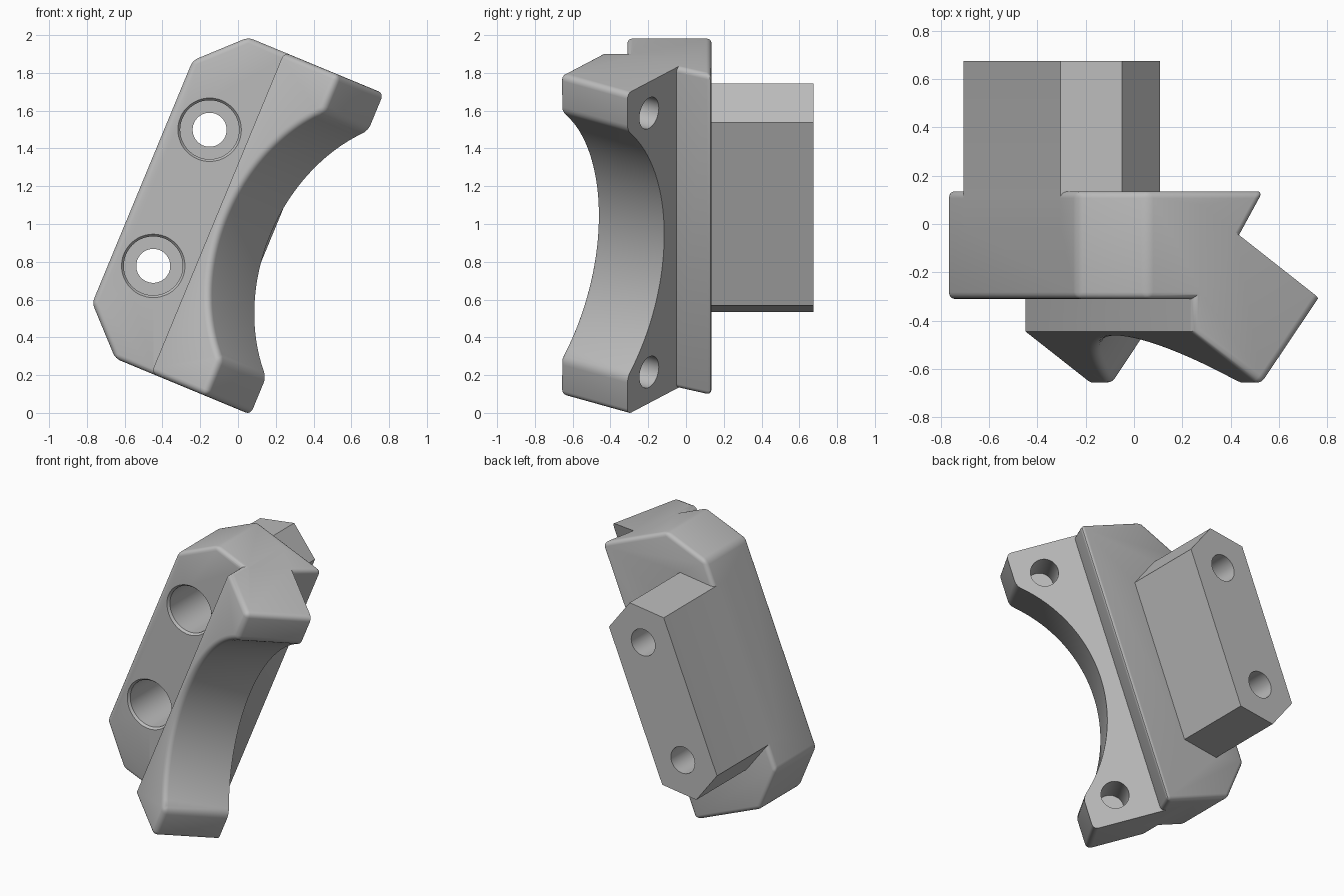
import bpy, bmesh, math
from mathutils import Matrix, Vector

if "Cube" in bpy.data.objects:
    bpy.data.objects.remove(bpy.data.objects["Cube"], do_unlink=True)

grey = bpy.data.materials.new("plain grey")
grey.use_nodes = True
COLOUR = (0.5, 0.5, 0.5, 1)
grey.diffuse_color = COLOUR
grey.node_tree.nodes["Principled BSDF"].inputs["Base Color"].default_value = COLOUR

# Working frame: x across the bracket, y depth, z along its length (mirrored about z = 0)
HALF = 0.92
LEFT, SEAM = -0.94, -0.509
BORE_X = -0.717
CORNER = Vector((0.06, -0.31, 0))           # rear outer corner of the arm
ALONG = Vector((0.809, -0.588, 0))          # outward along the arm
DEEP = Vector((-0.588, -0.809, 0))          # from rear to front of the arm
ARM_THICK = 0.444


def finish(bm, name):
    bmesh.ops.recalc_face_normals(bm, faces=bm.faces)
    mesh = bpy.data.meshes.new(name)
    bm.to_mesh(mesh)
    bm.free()
    mesh.materials.append(grey)
    ob = bpy.data.objects.new(name, mesh)
    bpy.context.collection.objects.link(ob)
    return ob


def prism(points, offset):
    bm = bmesh.new()
    face = bm.faces.new([bm.verts.new(p) for p in points])
    grown = bmesh.ops.extrude_face_region(bm, geom=[face])
    bmesh.ops.translate(bm, vec=offset,
                        verts=[v for v in grown["geom"] if isinstance(v, bmesh.types.BMVert)])
    bmesh.ops.recalc_face_normals(bm, faces=bm.faces)
    return bm


def round_edges(bm, edges, size):
    bmesh.ops.bevel(bm, geom=edges, offset=size, offset_type='OFFSET', segments=4,
                    profile=0.5, affect='EDGES', clamp_overlap=True)


def lathe(profile, name, matrix):
    """Closed round cutter; profile is (radius, distance along local z)."""
    bm = bmesh.new()
    n = 48
    rings = [[bm.verts.new((r * math.cos(math.tau * i / n), r * math.sin(math.tau * i / n), h))
              for i in range(n)] for r, h in profile]
    for a, b in zip(rings, rings[1:]):
        for i in range(n):
            j = (i + 1) % n
            bm.faces.new((a[i], a[j], b[j], b[i]))
    bm.faces.new(rings[0])
    bm.faces.new(rings[-1])
    bm.transform(matrix)
    return finish(bm, name)


def combine(target, tool, operation):
    mod = target.modifiers.new("combine", 'BOOLEAN')
    mod.operation, mod.solver, mod.object = operation, 'EXACT', tool
    bpy.context.view_layer.objects.active = target
    bpy.ops.object.modifier_apply(modifier=mod.name)
    bpy.data.objects.remove(tool, do_unlink=True)


# Plate: chamfered outline with a slanted right flank
cut = 0.225
bm = prism([(LEFT, -0.31, cut - HALF), (LEFT, -0.31, HALF - cut), (LEFT + cut, -0.31, HALF),
            (-0.45, -0.31, HALF), (-0.45, -0.31, -HALF), (LEFT + cut, -0.31, -HALF)],
           (0, 0.445, 0))
for v in bm.verts:
    if v.co.x > -0.5 and v.co.y > 0:
        v.co.x = -0.187
round_edges(bm, list(bm.edges), 0.028)
body = finish(bm, "clamp_bracket")

# Rear block: long hexagon
side, tip = 0.524, 0.654
right = 2 * BORE_X - LEFT
bm = prism([(LEFT, 0, -side), (LEFT, 0, side), (BORE_X, 0, tip),
            (right, 0, side), (right, 0, -side), (BORE_X, 0, -tip)], (0, 0.675, 0))
combine(body, finish(bm, "rear_block"), 'UNION')

# Arm: slanted slab with a round bite out of its outer edge
bite, sag, steps = 0.706, 0.331, 48
radius = (bite ** 2 + sag ** 2) / (2 * sag)
sweep = math.asin(bite / radius)
outline = [(0, HALF), (-0.9, HALF), (-0.9, -HALF), (0, -HALF)]
for i in range(steps + 1):
    a = -sweep + 2 * sweep * i / steps
    outline.append((radius - sag - radius * math.cos(a), radius * math.sin(a)))
bm = prism([CORNER + ALONG * s + Vector((0, 0, z)) for s, z in outline], DEEP * ARM_THICK)
cutline = bmesh.ops.bisect_plane(bm, geom=bm.verts[:] + bm.edges[:] + bm.faces[:],
                                 plane_co=(SEAM, 0, 0), plane_no=(-1, 0, 0), clear_outer=True)
bmesh.ops.holes_fill(bm, edges=[e for e in bm.edges if e.is_boundary], sides=0)
bmesh.ops.recalc_face_normals(bm, faces=bm.faces)
bm.normal_update()


def arm_edge_is_rounded(e):
    if len(e.link_faces) != 2 or e.calc_face_angle() < 0.3:
        return False
    normals = [f.normal for f in e.link_faces]
    rear = any(n.dot(DEEP) < -0.9 for n in normals)
    front = any(n.dot(DEEP) > 0.9 for n in normals)
    seam = any(n.x < -0.95 for n in normals)
    return not rear and not (front and seam)


round_edges(bm, [e for e in bm.edges if arm_edge_is_rounded(e)], 0.033)
combine(body, finish(bm, "arm"), 'UNION')

# Counterbored bolt holes through plate and block, blind holes in the arm
for sign in (-1, 1):
    place = Matrix.Translation((BORE_X, 0, sign * 0.39)) @ Matrix.Rotation(-math.pi / 2, 4, 'X')
    combine(body, lathe([(0.168, -0.5), (0.168, -0.31), (0.156, -0.295), (0.156, 0.29),
                         (0.09, 0.29), (0.09, 0.9)], "bolt_cutter", place), 'DIFFERENCE')
    spot = CORNER - ALONG * 0.195 + Vector((0, 0, sign * 0.742))
    place = Matrix.Translation(spot) @ DEEP.to_track_quat('Z', 'Y').to_matrix().to_4x4()
    combine(body, lathe([(0.087, -0.1), (0.087, 0.3)], "blind_cutter", place), 'DIFFERENCE')

# Lean the whole bracket and set it on the ground
body.data.transform(Matrix.Translation((0.363, 0, 0.876)) @ Matrix.Rotation(math.radians(22.5), 4, 'Y'))
low = min(v.co.z for v in body.data.vertices)
body.data.transform(Matrix.Translation((0, 0, -low)))
bpy.ops.object.select_all(action='DESELECT')
body.select_set(True)
bpy.context.view_layer.objects.active = body
bpy.ops.object.shade_smooth_by_angle(angle=math.radians(30))
